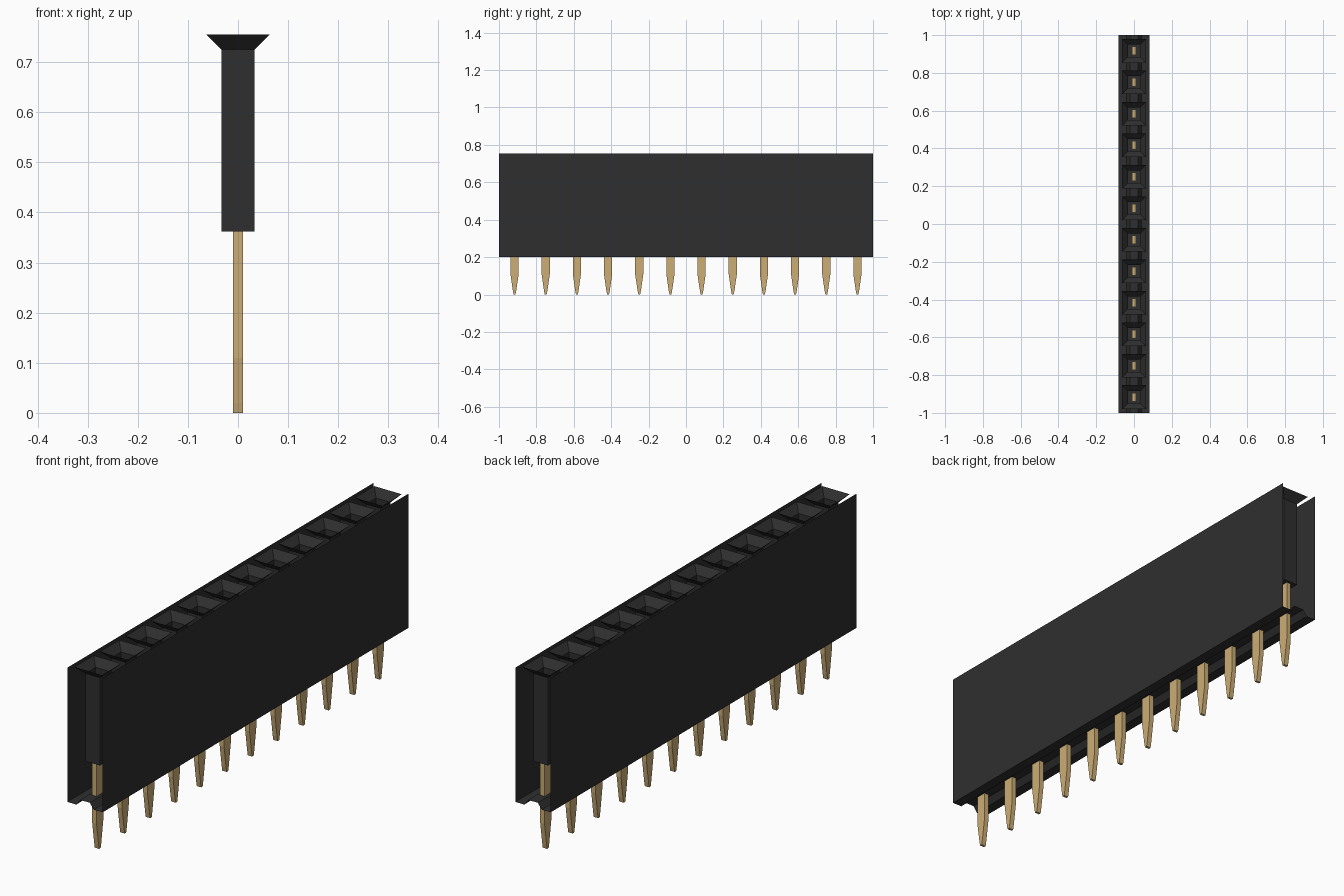
import bpy
import bmesh

cube = bpy.data.objects.get("Cube")
if cube:
    bpy.data.objects.remove(cube, do_unlink=True)

COUNT = 12
PITCH = 2.0 / COUNT
TOP, FUNNEL_Z, SLEEVE_Z, BASE = 0.755, 0.725, 0.362, 0.2
HALF_W = 0.081


def material(name, rgb):
    mat = bpy.data.materials.new(name)
    mat.use_nodes = True
    color = (*rgb, 1.0)
    mat.diffuse_color = color
    bsdf = next(n for n in mat.node_tree.nodes if n.type == 'BSDF_PRINCIPLED')
    bsdf.inputs["Base Color"].default_value = color
    bsdf.inputs["Roughness"].default_value = 0.6
    return mat


black = material("black plastic", (0.028, 0.028, 0.028))
gold = material("gold metal", (0.60, 0.42, 0.18))


def finish(bm, name, mat, y=0.0):
    mesh = bpy.data.meshes.new(name)
    bm.to_mesh(mesh)
    bm.free()
    mesh.materials.append(mat)
    obj = bpy.data.objects.new(name, mesh)
    obj.location.y = y
    bpy.context.collection.objects.link(obj)
    return obj


def sheet(name, profile):
    """Sweep an open x-z profile along the whole length as a thin sheet."""
    bm = bmesh.new()
    rows = [[bm.verts.new((x, y, z)) for y in (-1, 1)] for x, z in profile]
    for a, b in zip(rows, rows[1:]):
        bm.faces.new((a[0], b[0], b[1], a[1]))
    return finish(bm, name, black)


def loft(name, rings, mat, y, cap_start=True, cap_end=True):
    """Join rectangles given as (half x, half y, z), listed from low to high."""
    bm = bmesh.new()
    loops = [[bm.verts.new((sx * hx, sy * hy, z))
              for sx, sy in ((-1, -1), (1, -1), (1, 1), (-1, 1))]
             for hx, hy, z in rings]
    for a, b in zip(loops, loops[1:]):
        for i in range(4):
            j = (i + 1) % 4
            bm.faces.new((a[i], a[j], b[j], b[i]))
    if cap_start:
        bm.faces.new(loops[0][::-1])
    if cap_end:
        bm.faces.new(loops[-1])
    return finish(bm, name, mat, y)


# Side walls, open at both ends
sheet("right_wall", [(-HALF_W, TOP), (-HALF_W, BASE)])
sheet("left_wall", [(HALF_W, BASE), (HALF_W, TOP)])

# Floor with a shallow channel along its underside
sheet("channel_floor", [(-HALF_W, BASE), (-0.04, BASE), (-0.022, BASE + 0.024),
                        (0.022, BASE + 0.024), (0.04, BASE), (HALF_W, BASE)])

# Sockets and pins
for i in range(COUNT):
    y = -1 + PITCH * (i + 0.5)
    # Funnel mouth over a square sleeve, open at the top
    loft(f"socket_{i + 1}", [(0.033, 0.033, SLEEVE_Z), (0.033, 0.033, FUNNEL_Z),
                             (0.063, 0.063, TOP)], black, y, cap_end=False)
    # Flat pin tapering to a narrow tip
    loft(f"pin_{i + 1}", [(0.01, 0.005, 0.0), (0.01, 0.009, 0.02),
                          (0.01, 0.022, 0.11), (0.01, 0.022, SLEEVE_Z + 0.01)], gold, y)
